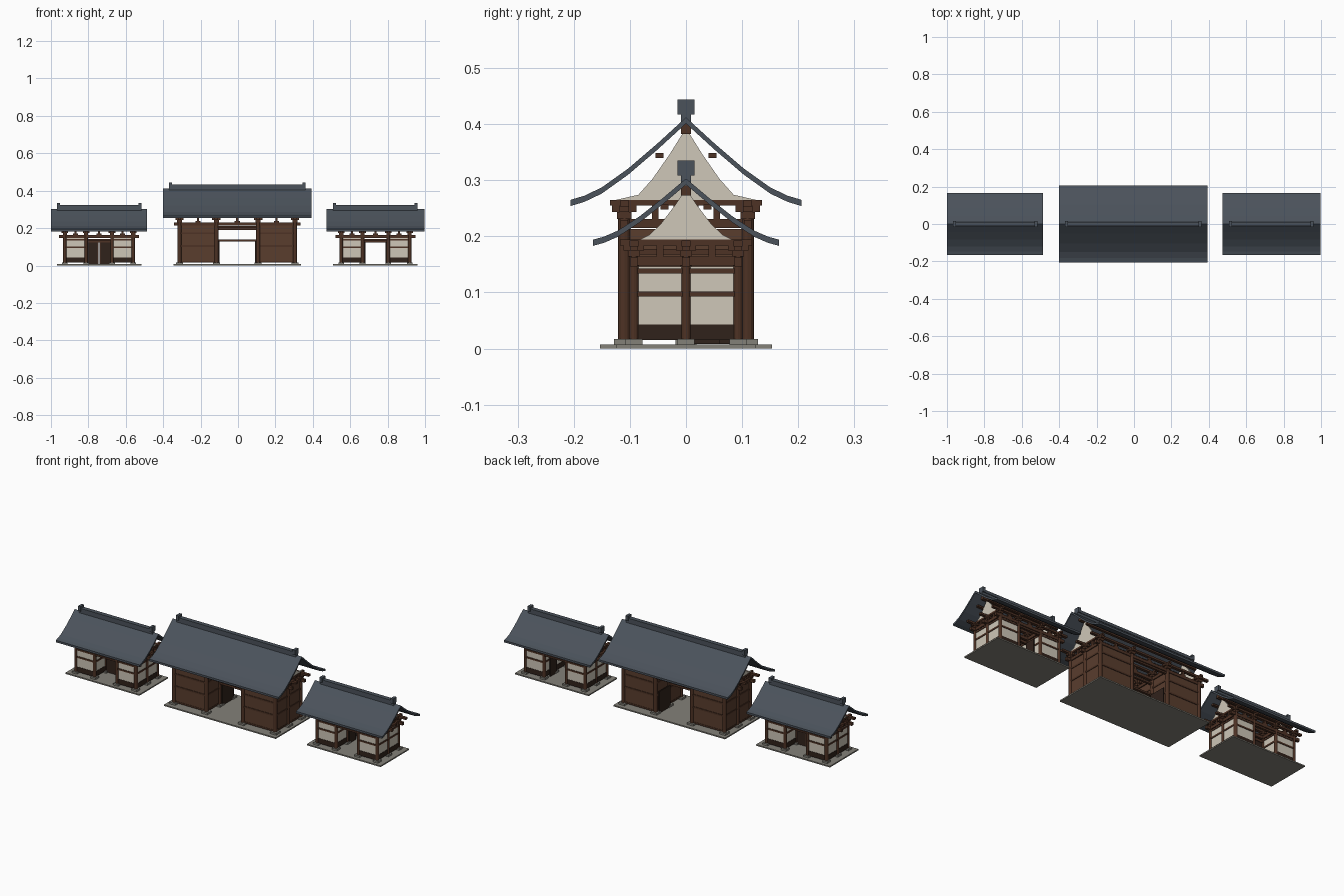
import bpy, bmesh
from mathutils import Matrix, Vector

if "Cube" in bpy.data.objects:
    bpy.data.objects.remove(bpy.data.objects["Cube"])


def material(name, r, g, b):
    m = bpy.data.materials.new(name)
    m.diffuse_color = (r, g, b, 1)
    m.use_nodes = True
    m.node_tree.nodes["Principled BSDF"].inputs["Base Color"].default_value = m.diffuse_color
    return m


SLATE = material("slate", 0.07, 0.085, 0.105)
WOOD = material("wood", 0.075, 0.032, 0.018)
PLANK = material("plank", 0.10, 0.047, 0.027)
DARK = material("dark_wood", 0.03, 0.016, 0.011)
CREAM = material("plaster", 0.62, 0.57, 0.48)
STONE = material("stone", 0.23, 0.22, 0.19)


class Part:
    """One named object gathered from boxes, posts and extruded profiles."""

    def __init__(self, name, mat):
        self.name, self.mat, self.bm = name, mat, bmesh.new()

    def box(self, x0, x1, y0, y1, z0, z1):
        c = ((x0 + x1) / 2, (y0 + y1) / 2, (z0 + z1) / 2)
        s = (abs(x1 - x0), abs(y1 - y0), abs(z1 - z0))
        bmesh.ops.create_cube(self.bm, size=1,
                              matrix=Matrix.Translation(c) @ Matrix.Diagonal((*s, 1)))

    def post(self, x, y, z0, z1, r):
        bmesh.ops.create_cone(self.bm, cap_ends=True, segments=12, radius1=r, radius2=r,
                              depth=z1 - z0, matrix=Matrix.Translation((x, y, (z0 + z1) / 2)))

    def prism(self, yz, x0, x1):
        face = self.bm.faces.new([self.bm.verts.new((x0, y, z)) for y, z in yz])
        ext = bmesh.ops.extrude_face_region(self.bm, geom=[face])
        verts = [v for v in ext["geom"] if isinstance(v, bmesh.types.BMVert)]
        bmesh.ops.translate(self.bm, verts=verts, vec=Vector((x1 - x0, 0, 0)))

    def done(self, x):
        bmesh.ops.recalc_face_normals(self.bm, faces=self.bm.faces)
        me = bpy.data.meshes.new(self.name)
        self.bm.to_mesh(me)
        self.bm.free()
        me.materials.append(self.mat)
        ob = bpy.data.objects.new(self.name, me)
        ob.location.x = x
        bpy.context.collection.objects.link(ob)


def mirrored(half):
    return [(-y, z) for y, z in reversed(half[1:])] + half


def gate(label, cx, outer, inner, cy, r, top, beam, roof_half, eave, apex, drop,
         gable, base, ridge, wall, doors):
    P = {k: Part(label + "_" + k, m) for k, m in dict(
        base=STONE, posts=WOOD, beams=WOOD, wall_panels=wall, skirting=DARK, gable_walls=CREAM,
        roof=SLATE, ridge=SLATE, doors=DARK).items()}
    xs, ys = (-outer, -inner, inner, outer), (-cy, 0, cy)
    B, W = P["beams"], P["wall_panels"]
    plaster = wall is CREAM

    # stone platform, footings, posts with stepped brackets
    P["base"].box(-base[0], base[0], -base[1], base[1], 0, 0.007)
    for x in xs:
        for y in ys:
            s = r * 1.7
            P["base"].box(x - s, x + s, y - s, y + s, 0.005, 0.017)
            P["posts"].post(x, y, 0.015, top, r)
            h = beam - top
            B.box(x - r * 1.2, x + r * 1.2, y - r * 1.2, y + r * 1.2, top - 0.004, top + h * .4)
            B.box(x - r * 2, x + r * 2, y - r * .8, y + r * .8, top + h * .4, beam)
            B.box(x - r * .8, x + r * .8, y - r * 2, y + r * 2, top + h * .4, beam)

    # long beams, cross beams and purlins
    for y in ys:
        B.box(-outer - .03, outer + .03, y - .007, y + .007, top - .022, top - .006)
        B.box(-roof_half + .03, roof_half - .03, y - .008, y + .008, beam - .002, beam + .009)
        for x in (-(outer + inner) / 2, 0, (outer + inner) / 2):
            B.box(x - .014, x + .014, y - .005, y + .005, top - .006, top + .004)
            B.box(x - .006, x + .006, y - .005, y + .005, top + .004, beam)
    for x in xs:
        B.box(x - .007, x + .007, -cy - .025, cy + .025, beam, beam + .01)
        B.box(x - .006, x + .006, -cy, cy, top - .02, top - .004)
        for y in (-cy / 2, cy / 2):
            B.box(x - .005, x + .005, y - .006, y + .006, top - .004, beam)
    py, pz = eave * .23, apex - drop * .46
    for s in (-1, 1):
        B.box(-outer - .035, outer + .035, s * py - .007, s * py + .007, pz - .005, pz + .004)
    B.box(-outer - .035, outer + .035, -.009, .009, apex - .03, apex - .012)

    # bay walls: sill, skirting, panel, mid rail and head rail
    wtop = top - .022
    rails = ((.093, .102), (wtop - .012, wtop - .003)) if plaster else \
        ((.1, .109), (wtop - .045, wtop - .036))
    low = .043 if plaster else .024

    def wall_run(x0, x1, y0, y1):
        along_x = abs(x1 - x0) > abs(y1 - y0)

        def slab(part, t, z0, z1):
            a, b = (0, t) if along_x else (t, 0)
            part.box(x0 - a, x1 + a, y0 - b, y1 + b, z0, z1)
        slab(W, .003, low, wtop)
        slab(P["skirting"] if plaster else B, .0045, .015, low)
        for z0, z1 in rails:
            slab(B, .006, z0, z1)

    for s in (-1, 1):
        for y in (-cy, cy):
            wall_run(min(s * inner, s * outer), max(s * inner, s * outer), y, y)
        for x in (s * outer, s * inner):
            for y0, y1 in ((-cy, 0), (0, cy)):
                wall_run(x, x, y0, y1)

    # lintels over the passage on the centre line and faces
    for z0, z1 in ((.128, .138), (wtop - .022, wtop - .012)):
        B.box(-inner, inner, -.006, .006, z0, z1)
    for y in (-cy, cy):
        B.box(-inner, inner, y - .006, y + .006, wtop - .012, wtop - .003)

    # door leaves, closed or swung back
    leaf = inner - r - .004
    for s in (-1, 1):
        if doors == "closed":
            P["doors"].box(s * .002, s * (inner - r), -.003, .003, .008, .128)
            B.box(s * .002, s * .007, -.005, .005, .01, .126)
        else:
            x = s * (inner - r - .003)
            P["doors"].box(x - .003, x + .003, .004, .004 + leaf, .008, .128)

    # plaster gable ends
    for s in (-1, 1):
        P["gable_walls"].prism(mirrored(gable), s * outer - .005, s * outer + .005)

    # swept roof shell
    curve = [(f * eave, apex - d * drop) for f, d in
             ((0, 0), (.25, .32), (.5, .62), (.73, .85), (.88, .95), (1, 1))]
    up = mirrored(curve)
    P["roof"].prism(up + [(y, z - .011) for y, z in reversed(up)], -roof_half, roof_half)

    # ridge course, cap and end blocks
    R = P["ridge"]
    R.box(-ridge, ridge, -.009, .009, apex - .01, apex + .008)
    R.box(-ridge, ridge, -.012, .012, apex + .005, apex + .02)
    for s in (-1, 1):
        R.box(s * ridge, s * (ridge - .016), -.015, .015, apex + .005, apex + .032)

    for p in P.values():
        p.done(cx)


# large middle gate
gate("main_gate", -.004, .309, .112, .11, .011, .235, .255, .396, .206, .412, .147,
     [(0, .393), (.03, .345), (.06, .302), (.085, .274), (.125, .265)],
     (.342, .153), .365, PLANK, "open")

# smaller flanking gates
SIDE_GABLE = [(0, .285), (.02, .255), (.045, .222), (.065, .203), (.085, .193)]
for label, cx, half, doors in (("left_gate", -.743, .257, "closed"),
                               ("right_gate", .735, .263, "open")):
    gate(label, cx, .183, .069, .093, .009, .168, .184, half, .166, .303, .109,
         SIDE_GABLE, (.226, .125), .226, CREAM, doors)
